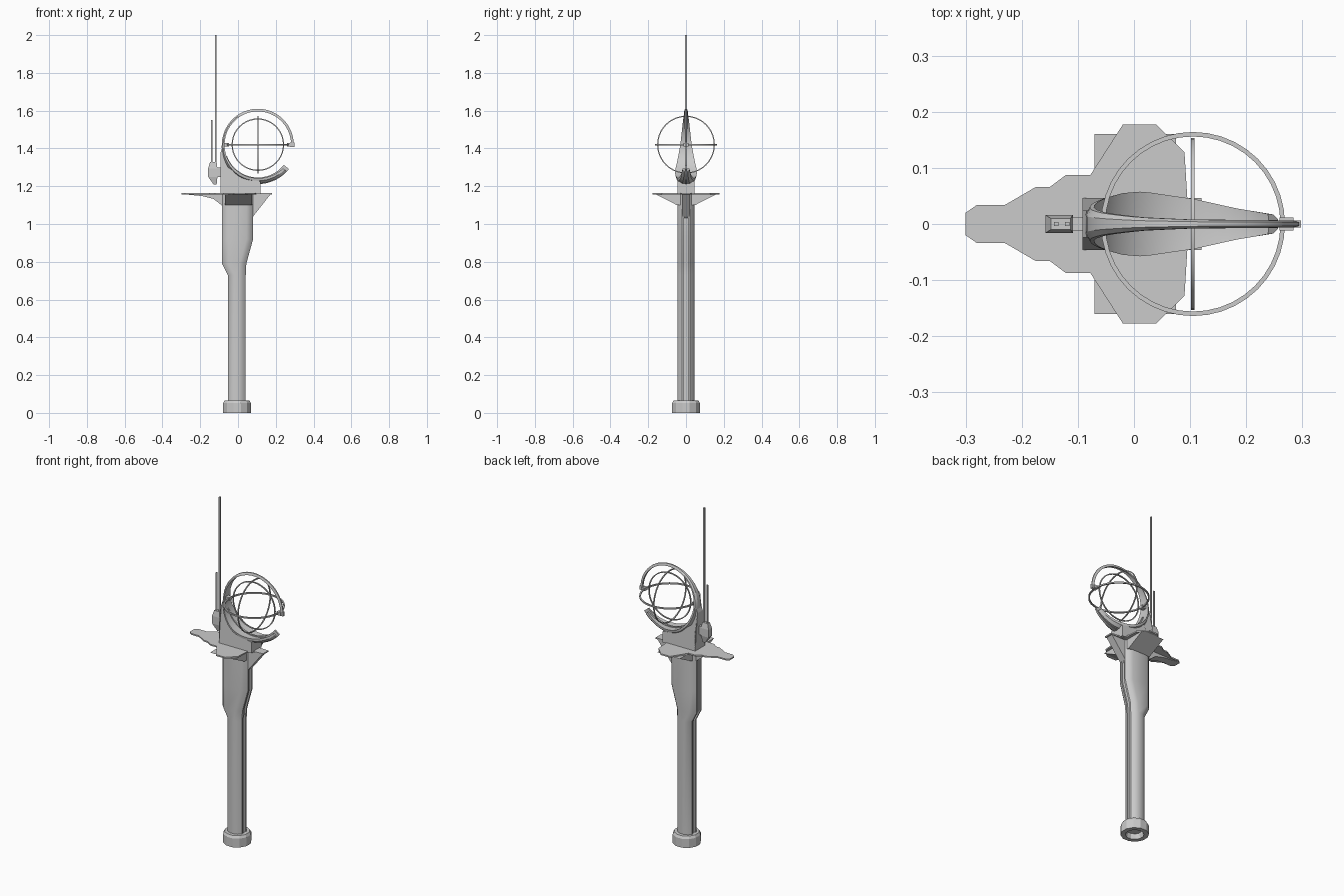
import bpy, bmesh
from math import sin, cos, pi, radians

if "Cube" in bpy.data.objects:
    bpy.data.objects.remove(bpy.data.objects["Cube"])

CX, CZ = 0.105, 1.42          # centre of the armillary rings


def finish(name, bm, smooth=None):
    bmesh.ops.recalc_face_normals(bm, faces=bm.faces)
    me = bpy.data.meshes.new(name)
    bm.to_mesh(me)
    bm.free()
    ob = bpy.data.objects.new(name, me)
    bpy.context.collection.objects.link(ob)
    if smooth:
        bpy.ops.object.select_all(action='DESELECT')
        ob.select_set(True)
        bpy.context.view_layer.objects.active = ob
        bpy.ops.object.shade_smooth_by_angle(angle=radians(smooth))
    return ob


def loft(name, sections, closed=False, smooth=None):
    """Skin a list of equal-length point loops."""
    bm = bmesh.new()
    loops = [[bm.verts.new(p) for p in s] for s in sections]
    n, m = len(loops[0]), len(loops)
    for i in range(m if closed else m - 1):
        a, b = loops[i], loops[(i + 1) % m]
        for j in range(n):
            k = (j + 1) % n
            bm.faces.new((a[j], a[k], b[k], b[j]))
    if not closed:
        bm.faces.new(loops[0])
        bm.faces.new(loops[-1])
    return finish(name, bm, smooth)


def prism_y(name, profile, hw):
    """XZ profile extruded to both sides of y = 0."""
    return loft(name, [[(x, y, z) for x, z in profile] for y in (-hw, hw)])


def box(name, x0, x1, hw, z0, z1):
    return prism_y(name, [(x0, z0), (x1, z0), (x1, z1), (x0, z1)], hw)


def ring(name, plane, r, across, thick, n=40):
    """Flat hoop with a rectangular section around the sphere centre."""
    secs = []
    for i in range(n):
        a = 2 * pi * i / n
        sec = []
        for dr, h in ((-1, -1), (1, -1), (1, 1), (-1, 1)):
            u, v, w = (r + dr * across) * cos(a), (r + dr * across) * sin(a), h * thick
            x, y, z = {'xy': (u, v, w), 'xz': (u, w, v), 'yz': (w, u, v)}[plane]
            sec.append((CX + x, y, CZ + z))
        secs.append(sec)
    return loft(name, secs, closed=True, smooth=30)


# Hollow twelve-sided foot collar
foot = [(0.05, 0.0), (0.076, 0.0), (0.076, 0.052), (0.068, 0.066), (0.045, 0.066), (0.045, 0.02)]
loft("foot_collar", [[(-0.005 + r * cos(a), r * sin(a), z) for r, z in foot]
                     for a in [2 * pi * (i + 0.5) / 12 for i in range(12)]], closed=True)


# Grip column with slotted ends, widening near the top
def column_section(z, x0, x1):
    end = [(0.009, 0.011), (0, 0.011), (0, 0.022), (0.015, 0.038), (0.035, 0.046)]
    right = [(x1 - d, y) for d, y in end]
    left = [(x0 + d, y) for d, y in reversed(end)]
    half = right + left
    return [(x, y, z) for x, y in half] + [(x, -y, z) for x, y in reversed(half)]


loft("column", [column_section(*s) for s in (
    (0.03, -0.054, 0.041), (0.73, -0.054, 0.041), (0.79, -0.085, 0.044),
    (0.92, -0.085, 0.08), (1.157, -0.085, 0.08))], smooth=30)

# Winged platform, mirrored half outline
half = [(-0.3, 0.02), (-0.28, 0.034), (-0.23, 0.034), (-0.175, 0.066), (-0.15, 0.066),
        (-0.122, 0.087), (-0.078, 0.087), (-0.02, 0.177), (0.04, 0.177), (0.09, 0.128),
        (0.096, 0.03), (0.18, 0.025)]
outline = half + [(x, -y) for x, y in reversed(half)]
loft("platform", [[(x, y, z) for x, y in outline] for z in (1.157, 1.165)])

# Brackets under the platform
prism_y("front_bracket", [(0.07, 1.03), (0.08, 1.04), (0.172, 1.157), (0.07, 1.157)], 0.022)
prism_y("rear_bracket", [(-0.07, 1.095), (-0.085, 1.098), (-0.13, 1.133), (-0.19, 1.148),
                         (-0.28, 1.157), (-0.07, 1.157)], 0.025)
for side, s in (("left", 1), ("right", -1)):
    prof = [(0.03, 1.10), (0.048, 1.10), (0.16, 1.157), (0.03, 1.157)]
    loft(side + "_wing_gusset", [[(x, s * y, z) for y, z in prof] for x in (-0.07, 0.075)])

# Neck that cradles the arc
neck = [(0.12, 1.16), (0.12, 1.225)]
neck += [(CX + 0.19 * cos(radians(a)), CZ + 0.19 * sin(radians(a))) for a in range(265, 184, -10)]
neck += [(-0.092, 1.38), (-0.092, 1.28), (-0.092, 1.16)]
loft("neck", [[(x, s * (0.046 if z < 1.29 else 0.024), z) for x, z in neck] for s in (-1, 1)])

# Open arc: thin over the top, swelling into a leaf-shaped cradle below
#        angle, half width, inner radius, outer radius
keys = [(0, 0.006, 0.176, 0.19), (90, 0.008, 0.176, 0.19), (120, 0.012, 0.176, 0.19),
        (150, 0.02, 0.176, 0.19), (180, 0.03, 0.176, 0.191), (207, 0.045, 0.177, 0.196),
        (225, 0.055, 0.177, 0.2), (240, 0.058, 0.177, 0.205), (270, 0.045, 0.177, 0.206),
        (295, 0.028, 0.179, 0.205), (317, 0.018, 0.183, 0.207)]


def key_at(a):
    for p, q in zip(keys, keys[1:]):
        if a <= q[0]:
            t = (a - p[0]) / (q[0] - p[0])
            return [u + (v - u) * t for u, v in zip(p[1:], q[1:])]


arc = []
for i in range(49):
    deg = 317 * i / 48
    w, ri, ro = key_at(min(deg, 317))
    a = radians(deg)
    mid = (ri + ro) / 2
    sec = [(ri, -w), (ri + 0.003, 0), (ri, w), (mid, w * 0.95), (ro, w * 0.5), (ro, -w * 0.5), (mid, -w * 0.95)]
    arc.append([(CX + r * cos(a), y, CZ + r * sin(a)) for r, y in sec])
loft("open_arc", arc, smooth=30)

# Centre rib along the cradle
loft("cradle_rib", [[(CX + r * cos(a), y, CZ + r * sin(a))
                     for r, y in ((0.174, -0.005), (0.174, 0.005), (0.209, 0.005), (0.209, -0.005))]
                    for a in [radians(200 + 122 * i / 20) for i in range(21)]], smooth=30)

# Three nested rings and the pivots
ring("horizontal_ring", 'xy', 0.16, 0.004, 0.004)
ring("long_ring", 'xz', 0.136, 0.003, 0.003)
ring("cross_ring", 'yz', 0.15, 0.003, 0.003)
box("arc_end_block", 0.275, 0.298, 0.006, 1.408, 1.432)
box("front_pivot", 0.259, 0.284, 0.012, 1.411, 1.429)
box("rear_pivot", -0.075, -0.047, 0.012, 1.411, 1.429)

# Antenna housing, tapered at both ends
loft("antenna_housing", [[(x0, -h, z), (x1, -h, z), (x1, h, z), (x0, h, z)] for z, x0, x1, h in (
    (1.21, -0.13, -0.113, 0.007), (1.25, -0.158, -0.109, 0.016),
    (1.295, -0.158, -0.109, 0.016), (1.328, -0.148, -0.113, 0.01))])
box("housing_mount", -0.112, -0.085, 0.012, 1.25, 1.3)
box("tall_antenna", -0.123, -0.115, 0.004, 1.31, 2.0)
box("short_antenna", -0.143, -0.135, 0.004, 1.31, 1.55)
